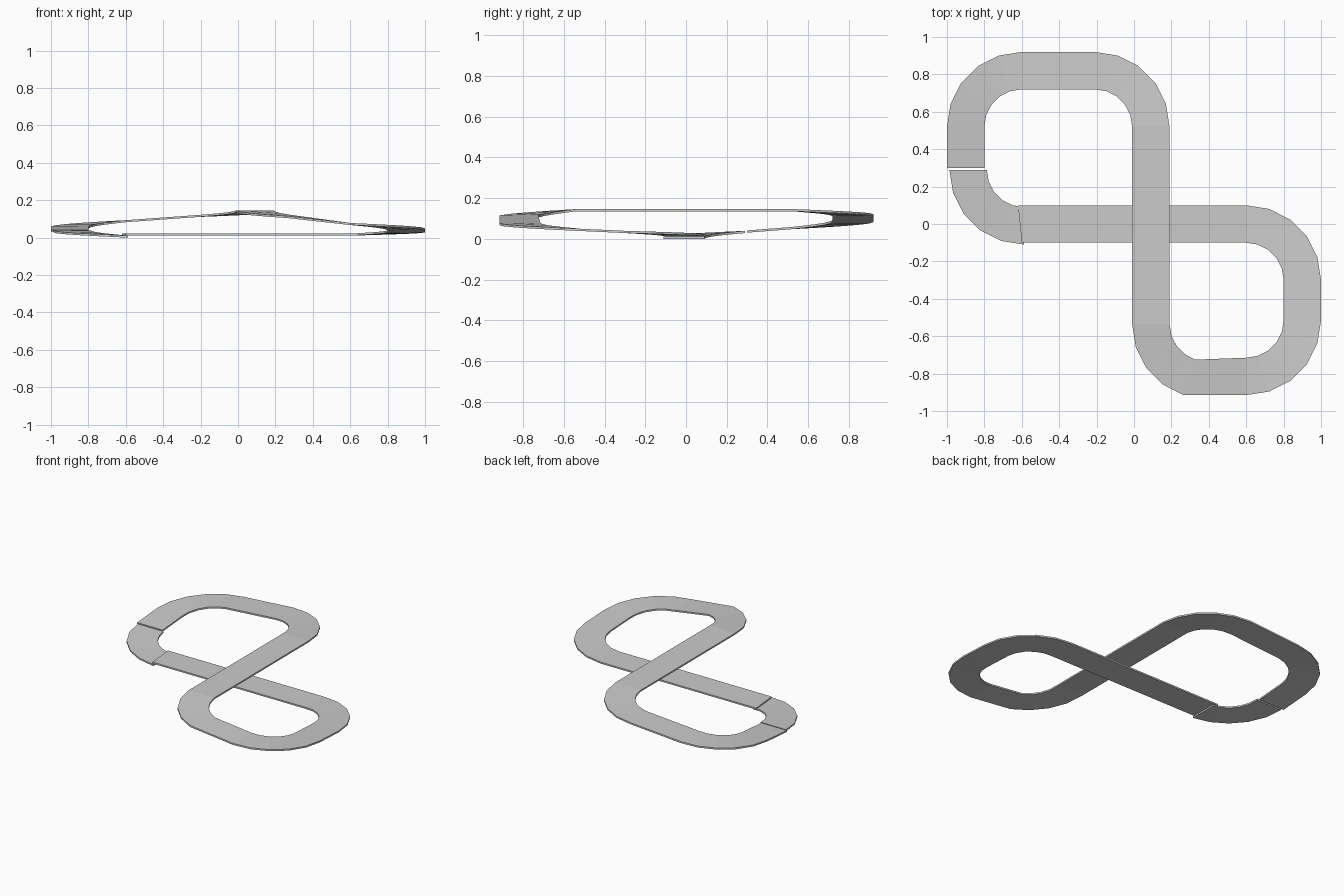
import bpy
from math import radians, cos, sin

if "Cube" in bpy.data.objects:
    bpy.data.objects.remove(bpy.data.objects["Cube"])

R_IN, R_OUT, T = 0.2, 0.4, 0.011


def ribbon(name, sections):
    """Flat slab swept through cross-sections: (edge point a, edge point b, mid height)."""
    verts, faces = [], []
    for a, b, z in sections:
        verts += [(*a, z - T / 2), (*b, z - T / 2), (*b, z + T / 2), (*a, z + T / 2)]
    n = len(sections)
    for i in range(n - 1):
        for k in range(4):
            j = (k + 1) % 4
            faces.append((4 * i + k, 4 * i + j, 4 * i + 4 + j, 4 * i + 4 + k))
    faces += [(3, 2, 1, 0), tuple(4 * n - 4 + k for k in range(4))]
    me = bpy.data.meshes.new(name)
    me.from_pydata(verts, [], faces)
    # Consistent outward normals
    import bmesh
    bm = bmesh.new()
    bm.from_mesh(me)
    bmesh.ops.recalc_face_normals(bm, faces=bm.faces)
    bm.to_mesh(me)
    bm.free()
    ob = bpy.data.objects.new(name, me)
    bpy.context.collection.objects.link(ob)


def curve(name, cx, cy, a0, a1, z0, z1, seg=5):
    s = []
    for i in range(seg + 1):
        t = i / seg
        a = radians(a0 + (a1 - a0) * t)
        c, d = cos(a), sin(a)
        s.append(((cx + R_IN * c, cy + R_IN * d), (cx + R_OUT * c, cy + R_OUT * d),
                  z0 + (z1 - z0) * t))
    ribbon(name, s)
    return s[0], s[-1]


# Curved track pieces, in driving order
c1 = curve("curve_lower_right", 0.6, -0.3, 90, 0, 0.016, 0.034)
c2 = curve("curve_front_right", 0.6, -0.515, 0, -90, 0.044, 0.073)
c3 = curve("curve_bridge_entry", 0.39, -0.535, 252, 180, 0.110, 0.141, 4)
c4 = curve("curve_bridge_exit", -0.21, 0.52, 0, 90, 0.141, 0.116)
c5 = curve("curve_back_left", -0.6, 0.52, 90, 180, 0.088, 0.053)
c6 = curve("curve_lower_left", -0.587, 0.29, 180, 270, 0.034, 0.0055)


# Straight pieces joining the curves
def straight(name, start, end, flip=False):
    a, b, z = end
    ribbon(name, [start, (b, a, z) if flip else end])


straight("straight_right_ramp", c1[1], c2[0])
straight("straight_front_ramp", c2[1], c3[0])
straight("straight_bridge", c3[1], c4[0], flip=True)
straight("straight_back_ramp", c4[1], c5[0])
straight("straight_left_ramp", c5[1], ((-0.8, 0.3), (-1.0, 0.3), 0.036))
straight("straight_under_bridge", ((-0.6, -0.1), (-0.62, 0.1), 0.016), c1[0])
